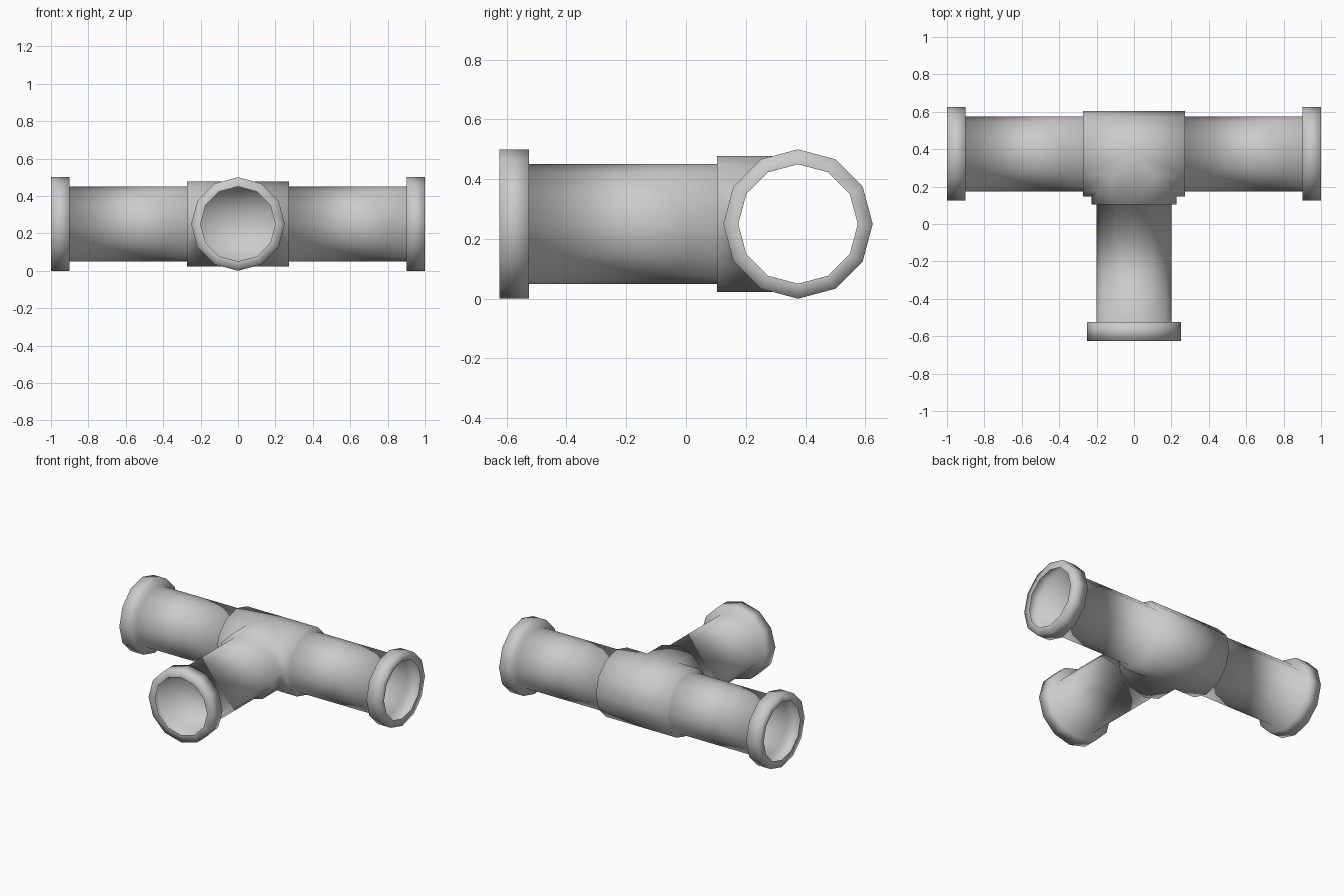
import bpy, bmesh
from math import cos, sin, tau, pi
from mathutils import Matrix

cube = bpy.data.objects.get("Cube")
if cube:
    bpy.data.objects.remove(cube, do_unlink=True)

SIDES = 12
HUB_R, PIPE_R, RIM_R = 0.228, 0.2, 0.25
HUB_END, RIM_START, END = 0.272, 0.9, 1.0

# One arm: hub sleeve, step down to the pipe, then the raised end rim
PROFILE = [(HUB_END, HUB_R), (HUB_END, PIPE_R), (RIM_START, PIPE_R),
           (RIM_START, RIM_R), (END, RIM_R), (END, PIPE_R)]


def add_arm(bm, matrix, start):
    """Loft an arm along local +x; start(c) gives where it meets the other arms."""
    angles = [tau * i / SIDES for i in range(SIDES)]
    rings = [[(start(HUB_R * cos(a)), HUB_R * cos(a), HUB_R * sin(a)) for a in angles]]
    rings += [[(x, r * cos(a), r * sin(a)) for a in angles] for x, r in PROFILE]
    verts = [[bm.verts.new(matrix @ Matrix.Translation(p).translation) for p in ring]
             for ring in rings]
    for low, high in zip(verts, verts[1:]):
        for i in range(SIDES):
            j = (i + 1) % SIDES
            bm.faces.new((low[i], low[j], high[j], high[i]))


bm = bmesh.new()
place = Matrix.Translation((0, 0.375, 0.25))

# Left and right arms are mitred on the front side and meet at the middle behind
for side in (1, -1):
    add_arm(bm, place @ Matrix.Diagonal((side, 1, 1, 1)), lambda c: max(0.0, -c))

# Front branch is mitred all round
add_arm(bm, place @ Matrix.Rotation(-pi / 2, 4, "Z"), abs)

# Weld the arms into one open shell with outward normals
bmesh.ops.remove_doubles(bm, verts=bm.verts[:], dist=0.0005)
bmesh.ops.recalc_face_normals(bm, faces=bm.faces[:])
for face in bm.faces:
    face.smooth = True

mesh = bpy.data.meshes.new("tee_pipe")
bm.to_mesh(mesh)
bm.free()

# Single light grey finish
grey = bpy.data.materials.new("light_grey")
grey.use_nodes = True
colour = (0.6, 0.6, 0.6, 1)
grey.diffuse_color = colour
grey.node_tree.nodes["Principled BSDF"].inputs["Base Color"].default_value = colour
mesh.materials.append(grey)

tee = bpy.data.objects.new("tee_pipe", mesh)
bpy.context.collection.objects.link(tee)
